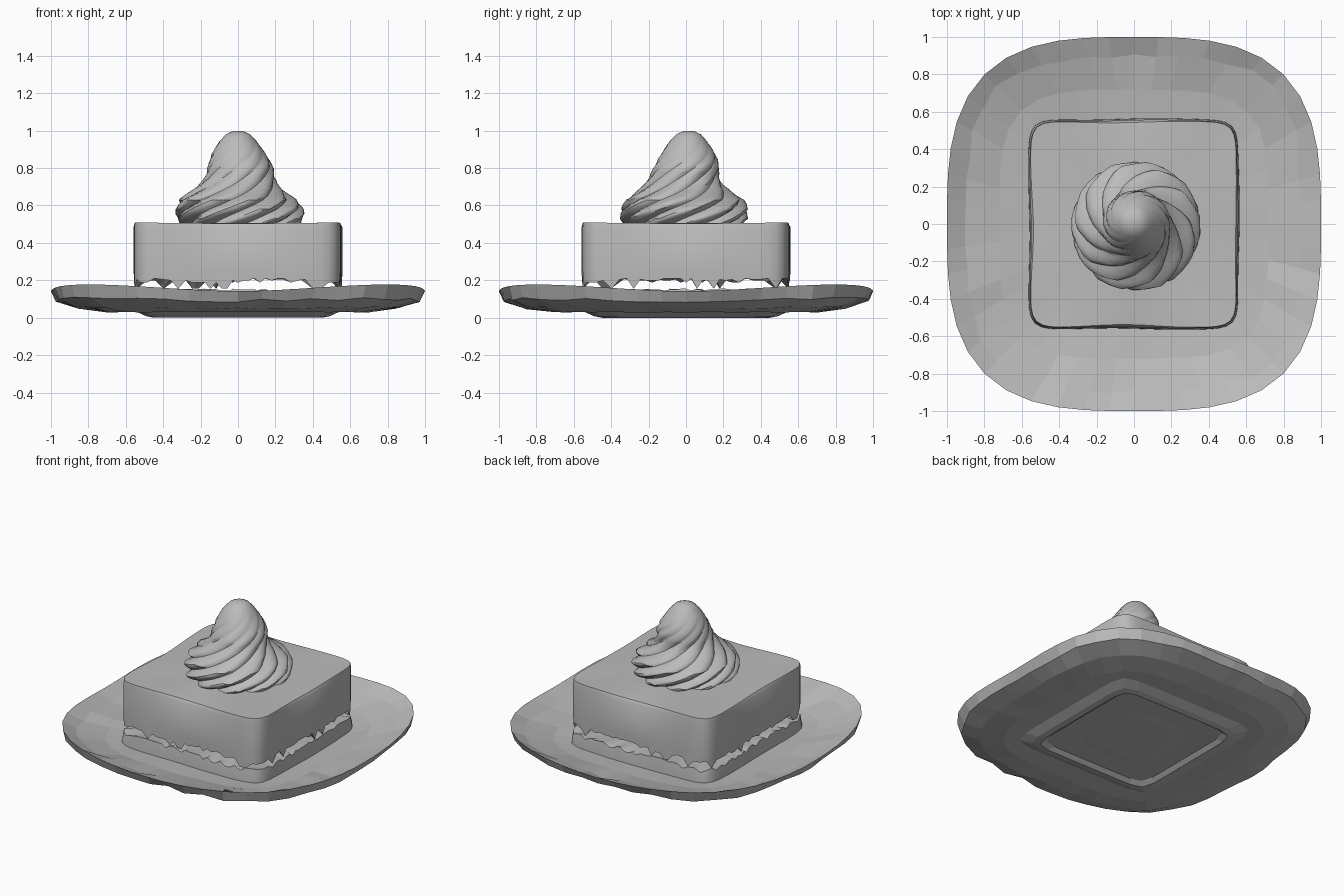
import bpy, bmesh, math, random
from math import sin, cos, pi

random.seed(4)
if "Cube" in bpy.data.objects:
    bpy.data.objects.remove(bpy.data.objects["Cube"], do_unlink=True)

grey = bpy.data.materials.new("plain grey")
grey.use_nodes = True
COLOUR = (0.5, 0.5, 0.5, 1)
grey.diffuse_color = COLOUR
for node in grey.node_tree.nodes:
    if node.type == 'BSDF_PRINCIPLED':
        node.inputs["Base Color"].default_value = COLOUR
        node.inputs["Roughness"].default_value = 0.8


def squircle(angle, half, power):
    """Point on a rounded square."""
    c, s = cos(angle), sin(angle)
    r = half * (abs(c) ** power + abs(s) ** power) ** (-1 / power)
    return r * c, r * s


def loft(name, rings, smooth_angle=None):
    """Skin a stack of equal rings and close both ends with a fan."""
    bm = bmesh.new()
    loops = [[bm.verts.new(p) for p in ring] for ring in rings]
    n = len(loops[0])
    for low, high in zip(loops, loops[1:]):
        for i in range(n):
            j = (i + 1) % n
            bm.faces.new((low[i], low[j], high[j], high[i]))
    for loop in (loops[0], loops[-1]):
        middle = bm.verts.new([sum(v.co[k] for v in loop) / n for k in range(3)])
        for i in range(n):
            bm.faces.new((loop[i], loop[(i + 1) % n], middle))
    bmesh.ops.recalc_face_normals(bm, faces=bm.faces[:])
    mesh = bpy.data.meshes.new(name)
    bm.to_mesh(mesh)
    bm.free()
    obj = bpy.data.objects.new(name, mesh)
    bpy.context.collection.objects.link(obj)
    mesh.materials.append(grey)
    if smooth_angle:
        bpy.ops.object.select_all(action='DESELECT')
        obj.select_set(True)
        bpy.context.view_layer.objects.active = obj
        bpy.ops.object.shade_smooth_by_angle(angle=math.radians(smooth_angle))


# Plate: underside with a square foot, raised rim, dished top
def plate_ring(half, z, power, lift, jitter, count=48):
    ring = []
    for i in range(count):
        a = 2 * pi * i / count
        size = half * (1 + random.uniform(-jitter, jitter / 3))
        x, y = squircle(a, size, power)
        corner = sin(2 * a) ** 2
        ring.append((x, y, z + lift * corner + random.uniform(-jitter, jitter) / 2))
    return ring


plate_profile = [
    (0.22, 0.018, 4, 0, 0), (0.28, 0.022, 4, 0, 0), (0.42, 0.022, 12, 0, 0),
    (0.45, 0.0, 12, 0, 0), (0.49, 0.008, 12, 0, 0), (0.55, 0.035, 12, 0, 0),
    (0.70, 0.03, 4, 0, 0.005), (0.86, 0.05, 3.4, 0.008, 0.012),
    (0.975, 0.09, 3.2, 0.012, 0.018), (1.00, 0.142, 3.1, 0.036, 0),
    (0.90, 0.105, 3.6, 0.028, 0.025), (0.72, 0.07, 4, 0.008, 0.006),
    (0.50, 0.05, 6, 0, 0),
]
loft("plate", [plate_ring(*row) for row in plate_profile])


# Cake: low crust and a taller block with a ragged gap between them
def cake_ring(half, z, ragged=0.0, lip=0.0, count=120):
    ring = []
    for i in range(count):
        a = 2 * pi * i / count
        corner = sin(2 * a) ** 2
        wave = 0.004 * sin(5 * a + 1)
        x, y = squircle(a, half + wave + lip * (corner - 0.5), 11)
        drop = ragged * random.choice((0, 0.1, 0.2, 0.4, 1))
        ring.append((x, y, z - drop + lip * 0.5 * corner))
    return ring


loft("crust", [cake_ring(0.562, 0.035), cake_ring(0.56, 0.09),
               cake_ring(0.553, 0.155, 0.025), cake_ring(0.50, 0.14)], 40)
loft("cake_block", [cake_ring(0.50, 0.21), cake_ring(0.552, 0.21, 0.055),
                    cake_ring(0.554, 0.25), cake_ring(0.554, 0.485),
                    cake_ring(0.546, 0.503, lip=0.01),
                    cake_ring(0.52, 0.506)], 40)

# Whipped topping: fluted base twisting up into a coiled peak
cream_profile = [(0.30, 0.49), (0.332, 0.53), (0.335, 0.58), (0.31, 0.63),
                 (0.255, 0.67), (0.21, 0.71), (0.185, 0.75), (0.176, 0.80),
                 (0.157, 0.85), (0.13, 0.90), (0.098, 0.945), (0.066, 0.98),
                 (0.03, 0.997)]


def cream_ring(radius, z, count=80, flutes=10):
    rise = (z - 0.49) / 0.51
    flute_depth = 0.15 * max(0, 1 - rise * 1.1)
    coil_depth = 0.12 * min(1, max(0, rise - 0.2) * 4) * (1 - rise)
    twist = 4 * rise
    cx, cy = 0.012 * (1 - rise), 0.015 * (2 * rise - 1)
    ring = []
    for i in range(count):
        # vertices follow the twisting flutes
        a = twist + 2 * pi * i / count
        ridge = abs(cos(flutes / 2 * (a - twist))) - 0.72
        coil = cos(a - 10 * rise)
        r = radius * (1 + flute_depth * ridge + coil_depth * coil
                      + random.uniform(-0.01, 0.01))
        ring.append((cx + r * cos(a), cy + r * sin(a), z))
    return ring


cream_rings = []
for (r0, z0), (r1, z1) in zip(cream_profile, cream_profile[1:]):
    for t in (0, 0.5):
        cream_rings.append(cream_ring(r0 + (r1 - r0) * t, z0 + (z1 - z0) * t))
cream_rings.append(cream_ring(*cream_profile[-1]))
loft("whipped_topping", cream_rings, 35)
